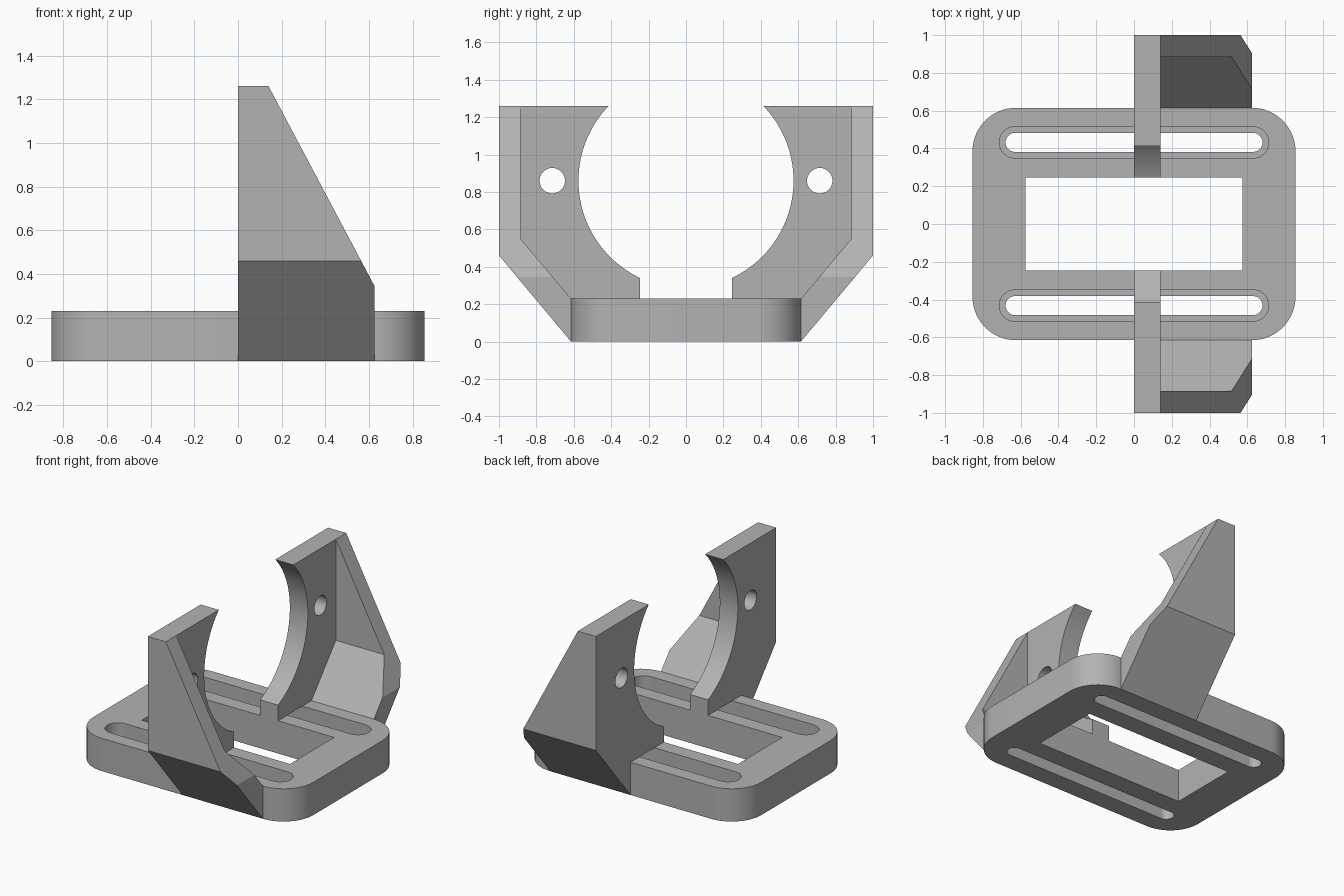
import bpy, bmesh, math
from mathutils import Vector

if "Cube" in bpy.data.objects:
    bpy.data.objects.remove(bpy.data.objects["Cube"], do_unlink=True)

grey = bpy.data.materials.new("plain grey")
grey.use_nodes = True
grey.diffuse_color = (0.45, 0.45, 0.45, 1)
grey.node_tree.nodes["Principled BSDF"].inputs["Base Color"].default_value = (0.45, 0.45, 0.45, 1)

BASE_X, BASE_Y, BASE_H = 0.855, 0.615, 0.23
WEB, WIDTH, TOP = 0.14, 0.625, 1.26
RING_Z, RING_R = 0.86, 0.575


def prism(name, outline, lo, hi, axis="z"):
    """Extrude a closed outline: xy outline along z, or yz outline along x."""
    place = (lambda p, h: (p[0], p[1], h)) if axis == "z" else (lambda p, h: (h, p[0], p[1]))
    bm = bmesh.new()
    face = bm.faces.new([bm.verts.new(place(p, lo)) for p in outline])
    new = bmesh.ops.extrude_face_region(bm, geom=[face])["geom"]
    step = Vector(place((0, 0), hi - lo))
    bmesh.ops.translate(bm, vec=step, verts=[v for v in new if isinstance(v, bmesh.types.BMVert)])
    bmesh.ops.recalc_face_normals(bm, faces=bm.faces)
    mesh = bpy.data.meshes.new(name)
    bm.to_mesh(mesh)
    bm.free()
    mesh.materials.append(grey)
    obj = bpy.data.objects.new(name, mesh)
    bpy.context.collection.objects.link(obj)
    return obj


def arc(cx, cy, r, start, end, n):
    angles = [math.radians(start + (end - start) * i / n) for i in range(n + 1)]
    return [(cx + r * math.cos(a), cy + r * math.sin(a)) for a in angles]


def rounded(hx, hy, r, cy=0, n=16):
    """Rounded rectangle; a slot when r equals hy."""
    pts = []
    for i, (sx, sy) in enumerate([(1, 1), (-1, 1), (-1, -1), (1, -1)]):
        pts += arc(sx * (hx - r), cy + sy * (hy - r), r, 90 * i, 90 * i + 90, n)
    return [p for i, p in enumerate(pts) if math.dist(p, pts[i - 1]) > 1e-5]


def apply_modifiers(obj):
    graph = bpy.context.evaluated_depsgraph_get()
    mesh = bpy.data.meshes.new_from_object(obj.evaluated_get(graph))
    obj.modifiers.clear()
    obj.data = mesh


def cut(obj, cutter):
    mod = obj.modifiers.new("cut", "BOOLEAN")
    mod.operation, mod.solver, mod.object = "DIFFERENCE", "EXACT", cutter
    apply_modifiers(obj)
    bpy.data.objects.remove(cutter, do_unlink=True)


def mirror_y(obj):
    mod = obj.modifiers.new("mirror", "MIRROR")
    mod.use_axis = (False, True, False)
    mod.use_mirror_merge = False
    apply_modifiers(obj)


# Base plate with a central window and two stepped slots
base = prism("base_plate", rounded(BASE_X, BASE_Y, 0.23), 0, BASE_H)
window = [(-0.575, -0.245), (0.575, -0.245), (0.575, 0.245), (-0.575, 0.245)]
cut(base, prism("window_cutter", window, -0.1, 0.4))
for side in (-1, 1):
    cut(base, prism("slot_cutter", rounded(0.68, 0.05, 0.05, side * 0.432), -0.1, 0.4))
    cut(base, prism("recess_cutter", rounded(0.713, 0.083, 0.083, side * 0.432), BASE_H / 2, 0.4))

# Upright webs with the circular cradle and a bolt hole
low = math.degrees(math.acos(0.245 / RING_R))
high = math.degrees(math.asin((TOP - RING_Z) / RING_R))
outline = [(0.245, BASE_H), (BASE_Y, BASE_H), (BASE_Y, 0), (1, 0.46), (1, TOP)]
outline += arc(0, RING_Z, RING_R, high, -math.degrees(math.acos(0.245 / RING_R)), 40)
webs = prism("cradle_webs", outline, 0, WEB, "x")
cut(webs, prism("bolt_hole_cutter", arc(0.715, RING_Z, 0.068, 0, 348.75, 31), -0.1, 0.3, "x"))
mirror_y(webs)

# Bent outer walls, trimmed by a slope that falls away from the web
shell = [(1, TOP), (1, 0.46), (BASE_Y, 0), (BASE_Y, BASE_H), (0.885, 0.55), (0.885, TOP)]
walls = prism("gusset_walls", shell, WEB, WIDTH, "x")
bm = bmesh.new()
bm.from_mesh(walls.data)
drop = TOP - 0.345
res = bmesh.ops.bisect_plane(bm, geom=bm.verts[:] + bm.edges[:] + bm.faces[:], dist=1e-5,
                             plane_co=(WEB, 0, TOP), plane_no=(drop, 0, WIDTH - WEB),
                             clear_outer=True)
bmesh.ops.holes_fill(bm, edges=[e for e in bm.edges if e.is_boundary])
bmesh.ops.remove_doubles(bm, verts=bm.verts, dist=1e-5)
bmesh.ops.recalc_face_normals(bm, faces=bm.faces)
bm.to_mesh(walls.data)
bm.free()
mirror_y(walls)

# Smooth the rounded surfaces, keep the edges crisp
bpy.ops.object.select_all(action="DESELECT")
for obj in (base, webs, walls):
    obj.select_set(True)
bpy.context.view_layer.objects.active = base
bpy.ops.object.shade_smooth_by_angle(angle=math.radians(25))
